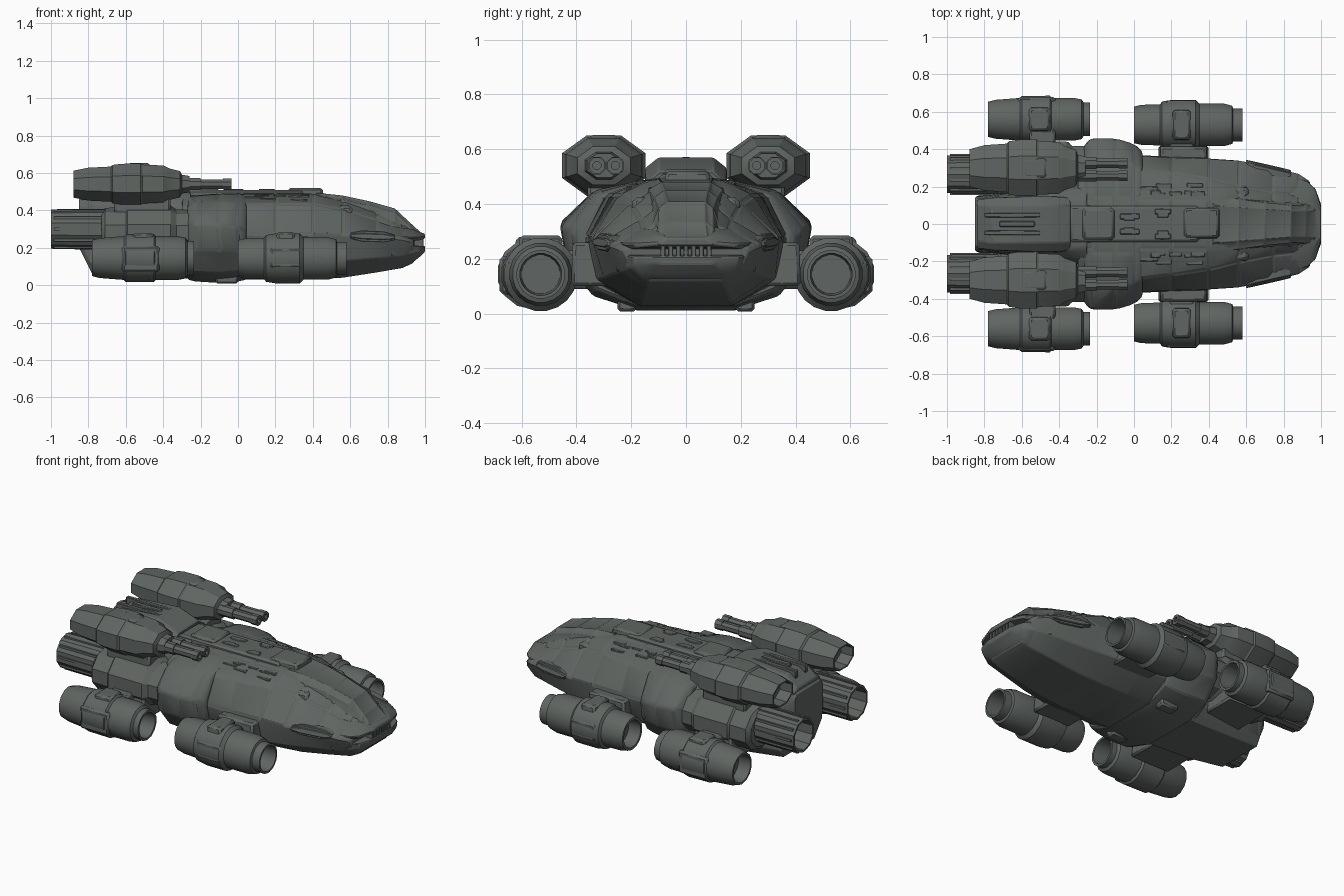
import bpy, bmesh, math, random
from mathutils import Vector

random.seed(4)
grey = bpy.data.materials.new("dark green grey")
grey.diffuse_color = (0.115, 0.131, 0.122, 1)


def finish(name, bm, bevel=0.0, angle=28):
    bmesh.ops.remove_doubles(bm, verts=bm.verts, dist=1e-5)
    bmesh.ops.recalc_face_normals(bm, faces=bm.faces)
    me = bpy.data.meshes.new(name)
    bm.to_mesh(me)
    bm.free()
    ob = bpy.data.objects.new(name, me)
    bpy.context.collection.objects.link(ob)
    me.materials.append(grey)
    if bevel:
        m = ob.modifiers.new("bevel", "BEVEL")
        m.width, m.segments, m.limit_method = bevel, 1, 'ANGLE'
    bpy.ops.object.select_all(action='DESELECT')
    ob.select_set(True)
    bpy.context.view_layer.objects.active = ob
    bpy.ops.object.shade_smooth_by_angle(angle=math.radians(angle))
    return ob


def skin(bm, rings, caps=True):
    vs = [[bm.verts.new(p) for p in r] for r in rings]
    n = len(vs[0])
    for a, b in zip(vs, vs[1:]):
        for i in range(n):
            j = (i + 1) % n
            bm.faces.new((a[i], a[j], b[j], b[i]))
    if caps:
        bm.faces.new(vs[0])
        bm.faces.new(vs[-1])


def hull(name, stations, panels=0, bevel=0.008):
    """Symmetric loft along x; each station is x plus half-section (y, z) points."""
    bm = bmesh.new()
    skin(bm, [[(x, y, z) for y, z in half] + [(x, -y, z) for y, z in reversed(half)]
              for x, half in stations])
    bmesh.ops.recalc_face_normals(bm, faces=bm.faces)
    if panels:
        fs = [f for f in bm.faces if len(f.verts) == 4 and f.normal.z > -.2]
        bmesh.ops.inset_individual(bm, faces=fs, thickness=0.016, depth=panels)
    return finish(name, bm, bevel)


def lathe(name, profile, y, z, n=20, sy=1.0, sz=1.0):
    """Revolve (x, radius) points round an x axis; flats face y and z."""
    bm = bmesh.new()
    k = 1 / math.cos(math.pi / n)
    rings = []
    for x, r in profile:
        rings.append([(x, y + sy * r * k * math.cos(2 * math.pi * (i + .5) / n),
                       z + sz * r * k * math.sin(2 * math.pi * (i + .5) / n)) for i in range(n)])
    skin(bm, rings, caps=False)
    bmesh.ops.dissolve_degenerate(bm, dist=1e-6, edges=bm.edges)
    return finish(name, bm)


def box(name, x0, x1, y0, y1, z0, z1, bevel=0.012, top=1.0):
    bm = bmesh.new()
    cx, cy = (x0 + x1) / 2, (y0 + y1) / 2
    rings = []
    for z, t in ((z0, 1.0), (z1, top)):
        hx, hy = (x1 - x0) / 2 * t, (y1 - y0) / 2 * t
        rings.append([(cx - hx, cy - hy, z), (cx + hx, cy - hy, z),
                      (cx + hx, cy + hy, z), (cx - hx, cy + hy, z)])
    skin(bm, rings)
    return finish(name, bm, bevel)


def boxes(name, x0, x1, y0, y1, z0, z1, **kw):
    for tag, s in (("left", 1), ("right", -1)):
        box(f"{name}_{tag}", x0, x1, min(s * y0, s * y1), max(s * y0, s * y1), z0, z1, **kw)


# Main hull
hull("main_hull", [
    (-0.30, [(.18, .04), (.28, .10), (.33, .28), (.27, .42), (.13, .47)]),
    (0.02, [(.18, .03), (.33, .115), (.365, .28), (.29, .43), (.13, .485)]),
    (0.20, [(.175, .03), (.33, .12), (.355, .27), (.27, .43), (.13, .485)]),
    (0.40, [(.17, .03), (.325, .125), (.35, .27), (.24, .43), (.13, .485)]),
    (0.56, [(.165, .04), (.30, .13), (.34, .265), (.20, .40), (.12, .45)]),
    (0.74, [(.155, .068), (.265, .145), (.305, .26), (.165, .34), (.10, .39)]),
    (0.88, [(.145, .092), (.235, .155), (.27, .245), (.15, .295), (.08, .33)]),
    (0.94, [(.13, .12), (.20, .17), (.23, .23), (.13, .265), (.07, .29)]),
], panels=0.006)
# Rear hull block and its keel
hull("rear_hull", [
    (-0.85, [(.11, .20), (.13, .22), (.14, .32), (.14, .43), (.12, .46)]),
    (-0.78, [(.15, .06), (.17, .10), (.15, .30), (.14, .44), (.12, .48)]),
    (-0.55, [(.17, .04), (.21, .10), (.18, .30), (.15, .45), (.13, .49)]),
    (-0.25, [(.18, .035), (.25, .10), (.25, .30), (.2, .44), (.13, .49)]),
], panels=0.005)
# Shoulder collar
hull("shoulder_collar", [
    (-0.27, [(.17, .03), (.32, .08), (.40, .18), (.41, .32), (.31, .42), (.14, .455)]),
    (-0.23, [(.18, .02), (.34, .07), (.43, .18), (.455, .33), (.33, .44), (.15, .475)]),
    (-0.10, [(.18, .012), (.34, .065), (.43, .18), (.455, .32), (.335, .445), (.15, .485)]),
    (0.00, [(.18, .02), (.33, .075), (.40, .18), (.425, .31), (.32, .44), (.15, .485)]),
    (0.045, [(.18, .03), (.33, .09), (.375, .18), (.385, .29), (.30, .43), (.14, .48)]),
], panels=0.005)

# Dorsal spine, tower and slot
box("dorsal_spine", -0.36, 0.36, -.10, .10, .45, .51, top=.95)
box("dorsal_block_front", 0.26, 0.46, -.08, .09, .46, .52, top=.92)
box("dorsal_block_middle", -0.28, -0.10, -.09, .09, .47, .525, top=.92)
hull("dorsal_tower", [
    (-0.84, [(.13, .42), (.13, .47), (.09, .49)]),
    (-0.76, [(.14, .42), (.14, .51), (.10, .55)]),
    (-0.48, [(.15, .42), (.15, .53), (.10, .57)]),
    (-0.34, [(.15, .42), (.14, .48), (.10, .52)])], bevel=.006)
boxes("slot_rail", -0.80, -0.50, .035, .06, .52, .57, bevel=.004)
box("slot_bar", -0.72, -0.53, -.015, .015, .52, .572, bevel=.004)

# Cockpit ridge rising steeply out of the nose
hull("cockpit_ridge", [
    (0.42, [(.15, .42), (.145, .465), (.10, .495)]),
    (0.56, [(.17, .38), (.135, .455), (.09, .48)]),
    (0.70, [(.16, .32), (.115, .425), (.08, .45)]),
    (0.84, [(.15, .27), (.10, .385), (.07, .41)]),
    (0.92, [(.14, .25), (.10, .315), (.07, .335)]),
    (0.975, [(.11, .25), (.095, .27), (.075, .285)])], panels=-.004, bevel=.004)
# Jaws and teeth
hull("upper_jaw", [
    (0.82, [(.24, .235), (.265, .26), (.16, .315)]),
    (0.93, [(.21, .235), (.23, .255), (.14, .30)]),
    (0.97, [(.18, .24), (.19, .255), (.11, .285)]),
    (1.00, [(.085, .25), (.09, .26), (.07, .275)])], bevel=.005)
hull("lower_jaw", [
    (0.82, [(.15, .085), (.255, .155), (.265, .215)]),
    (0.92, [(.145, .11), (.215, .165), (.23, .215)]),
    (0.97, [(.135, .15), (.185, .175), (.19, .21)]),
    (1.00, [(.09, .18), (.105, .19), (.10, .21)])], bevel=.005)
for i in range(-3, 4):
    box("tooth", 0.94, 0.992, i * .028 - .009, i * .028 + .009, .19, .255, bevel=.003)
# Cheek sockets with sunken lights
for tag, s in (("left", 1), ("right", -1)):
    for part, w, off in (("socket_rim", .030, 0), ("socket_core", .016, .008)):
        bm = bmesh.new()
        a, b = Vector((0.60, s * .325, .265)), Vector((0.84, s * .27, .255))
        rings = []
        for p, k in ((a, .5), (a.lerp(b, .25), 1), (a.lerp(b, .75), 1), (b, .5)):
            rings.append([(p.x, p.y + s * (off + dy), p.z + dz * k)
                          for dy, dz in ((-.04, -w), (.012, -w), (.004, w), (-.04, w))])
        skin(bm, rings)
        finish(f"cheek_{part}_{tag}", bm, .004)
# Armour plates running along the forehead
boxes("forehead_plate", .50, .62, .13, .20, .36, .425, bevel=.015, top=.8)

for tag, s in (("left", 1), ("right", -1)):
    # Main engines: ribbed exhaust and octagonal body
    ex = [(-.86, 0), (-.86, .085), (-1, .088), (-1, .100), (-.86, .103), (-.70, .103), (-.62, .09), (-.62, 0)]
    lathe(f"engine_exhaust_{tag}", ex, s * .265, .30, n=10)
    for k in range(10):
        a = 2 * math.pi * k / 10
        cy, cz = s * .265 + .102 * math.cos(a), .30 + .102 * math.sin(a)
        box(f"exhaust_rib_{tag}", -.985, -.70, cy - .007, cy + .007, cz - .007, cz + .007, bevel=0)
    lathe(f"engine_body_{tag}",
          [(-.73, 0), (-.73, .115), (-.71, .138), (-.60, .14), (-.59, .15), (-.50, .15), (-.36, .15),
           (-.33, .13), (-.22, .13), (-.22, 0)], s * .275, .28, n=10, sy=1.1, sz=.92)
    # Gun pods above
    pod = [(-.80, 0), (-.80, .062), (-.88, .064), (-.88, .072), (-.80, .088), (-.68, .094), (-.67, .103),
           (-.62, .109), (-.52, .110), (-.51, .104), (-.40, .100), (-.37, .085), (-.31, .07), (-.30, .05),
           (-.26, .044), (-.26, 0)]
    lathe(f"gun_pod_{tag}", pod, s * .30, .54, n=8, sy=1.38)
    box(f"gun_pod_top_{tag}", -.60, -.46, s * .30 - .06, s * .30 + .06, .62, .652, top=.85)
    box(f"gun_pod_mount_{tag}", -.66, -.36, s * .28 - .08, s * .28 + .08, .36, .47)
    for y in (.258, .325):
        lathe(f"gun_barrel_{tag}", [(-.32, 0), (-.32, .032), (-.20, .032), (-.20, .025), (-.08, .025), (-.08, .029),
                                    (-.035, .029), (-.035, .014), (-.07, .014), (-.07, 0)], s * y, .54, n=8)
    # Front side thrusters
    lathe(f"front_thruster_{tag}",
          [(.08, 0), (.08, .078), (0, .082), (0, .098), (.04, .107), (.14, .110), (.15, .125), (.20, .133),
           (.33, .133), (.35, .114), (.48, .114), (.525, .102), (.53, .088), (.58, .088), (.58, .076),
           (.44, .07), (.44, 0)], s * .53, .143, n=20)
    box(f"front_saddle_{tag}", .20, .31, s * .53 - .09, s * .53 + .09, .16, .285, top=.85)
    box(f"front_saddle_side_{tag}", .17, .34, s * .605 - .055, s * .605 + .055, .09, .20)
    # Rear side thrusters
    lathe(f"rear_thruster_{tag}",
          [(-.70, 0), (-.70, .078), (-.78, .082), (-.78, .094), (-.74, .104), (-.61, .114), (-.60, .124),
           (-.45, .126), (-.44, .114), (-.32, .114), (-.28, .106), (-.27, .09), (-.235, .09), (-.235, .076),
           (-.34, .07), (-.34, 0)], s * .56, .145, n=14)
    box(f"rear_saddle_{tag}", -.57, -.44, s * .56 - .07, s * .56 + .07, .18, .28, top=.85)
    box(f"rear_saddle_side_{tag}", -.62, -.42, s * .63 - .05, s * .63 + .05, .07, .21)

# Struts joining the thrusters to the hull
boxes("front_strut", .13, .40, .28, .42, .10, .26, top=.9)
boxes("front_strut_link", .19, .32, .36, .50, .12, .23)
boxes("rear_strut", -.62, -.34, .15, .44, .09, .25, top=.9)
boxes("rear_strut_link", -.56, -.42, .40, .52, .11, .25)
# Belly skids
boxes("belly_skid", -.12, 0, .18, .25, .008, .08, bevel=.01)

# Small raised panels scattered over the deck and upper flanks
for i in range(8):
    x, y = random.uniform(.06, .38), random.uniform(.15, .22)
    z = .485 - (y - .13) * .45
    l, w = random.uniform(.02, .05), random.uniform(.01, .025)
    boxes("deck_panel", x - l, x + l, y - w, y + w, z - .03, z + .01, bevel=.004)
for i in range(6):
    x, y = random.uniform(-.3, .2), random.uniform(0, .06)
    boxes("spine_panel", x - .03, x + .03, y, y + .03, .47, .515, bevel=.004)
